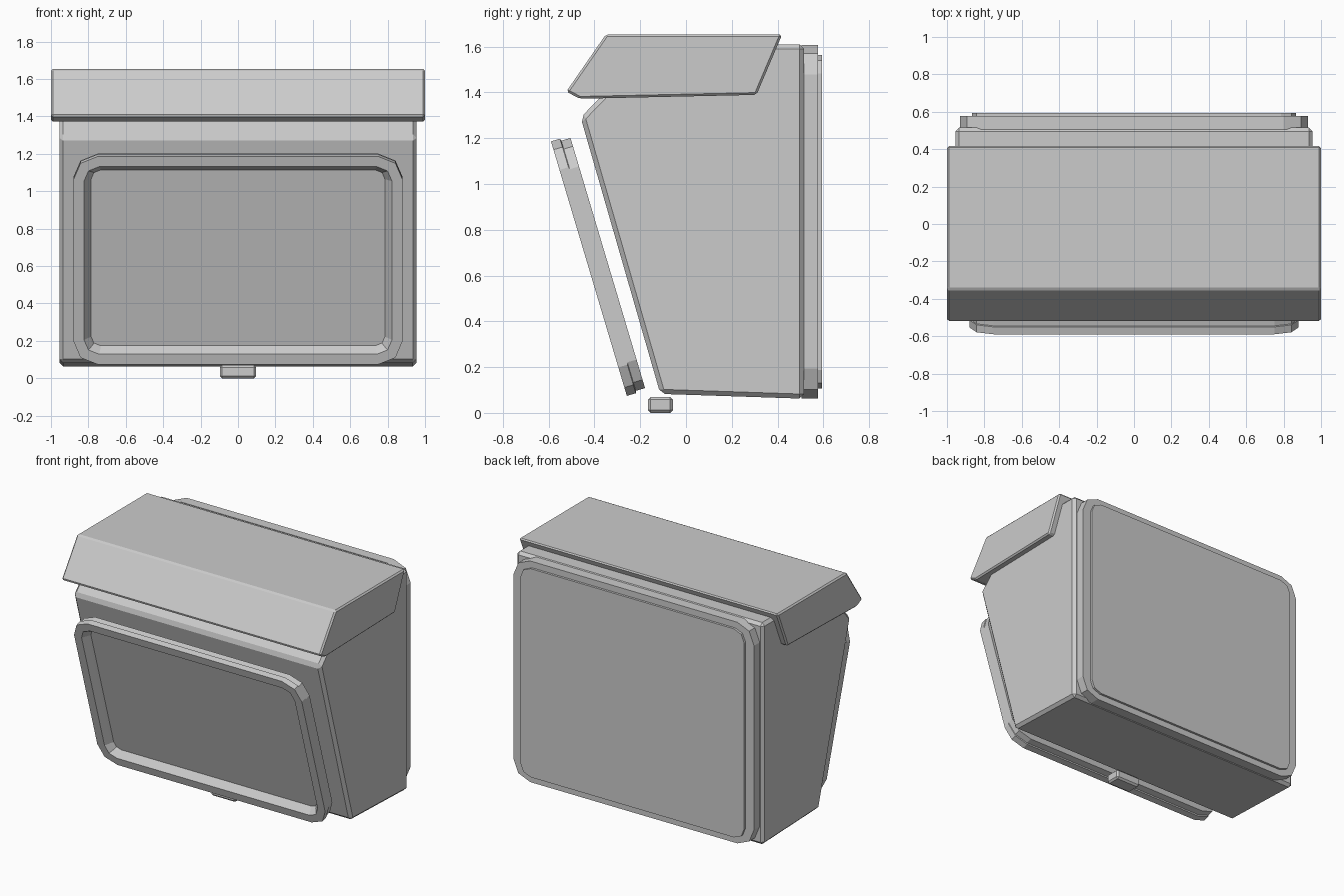
import bpy
import bmesh
from math import sin, cos, pi, radians

if "Cube" in bpy.data.objects:
    bpy.data.objects.remove(bpy.data.objects["Cube"], do_unlink=True)

grey = bpy.data.materials.new("grey")
grey.use_nodes = True
grey.diffuse_color = (0.6, 0.6, 0.6, 1)
grey.node_tree.nodes["Principled BSDF"].inputs["Base Color"].default_value = (0.6, 0.6, 0.6, 1)


def finish(name, bm, bevel=0):
    bmesh.ops.recalc_face_normals(bm, faces=bm.faces)
    mesh = bpy.data.meshes.new(name)
    bm.to_mesh(mesh)
    bm.free()
    mesh.materials.append(grey)
    obj = bpy.data.objects.new(name, mesh)
    bpy.context.collection.objects.link(obj)
    if bevel:
        mod = obj.modifiers.new("edge_bevel", 'BEVEL')
        mod.width = bevel
        mod.segments = 1
        mod.limit_method = 'NONE'
    return obj


def loft(name, loops, bevel=0):
    """Bridge loops of equal length and cap both ends."""
    bm = bmesh.new()
    rings = [[bm.verts.new(p) for p in loop] for loop in loops]
    n = len(rings[0])
    for a, b in zip(rings, rings[1:]):
        for i in range(n):
            j = (i + 1) % n
            bm.faces.new((a[i], a[j], b[j], b[i]))
    bm.faces.new(rings[0])
    bm.faces.new(rings[-1])
    return finish(name, bm, bevel)


def side_profile(name, half_width, points, bevel):
    return loft(name, [[(x, y, z) for y, z in points] for x in (-half_width, half_width)], bevel)


def rounded(half_w, half_h, radius, y, steps=2):
    """Upright rectangle with faceted round corners."""
    loop = []
    for k, (sx, sz) in enumerate([(1, 1), (-1, 1), (-1, -1), (1, -1)]):
        for s in range(steps + 1):
            a = (k + s / steps) * pi / 2
            loop.append((sx * (half_w - radius) + radius * cos(a), y,
                         sz * (half_h - radius) + radius * sin(a)))
    return loop


# Main housing and overhanging hood
side_profile("housing", 0.955, [(-0.112, 0.083), (0.515, 0.062), (0.515, 1.61),
                                (-0.15, 1.61), (-0.46, 1.29)], 0.02)
side_profile("hood", 1.0, [(-0.463, 1.372), (0.308, 1.389), (0.42, 1.653),
                           (-0.35, 1.653), (-0.523, 1.403)], 0.01)

# Rear cover with a thin raised panel
back = loft("back_cover", [rounded(0.93, 0.772, 0.13, 0.505), rounded(0.93, 0.772, 0.13, 0.577)])
panel = loft("back_panel", [rounded(0.865, 0.728, 0.08, 0.57), rounded(0.865, 0.728, 0.08, 0.593)])
back.location.z = panel.location.z = 0.835

# Tilted screen bezel: stepped rim, sloped opening, recessed screen
bezel = loft("screen_bezel", [
    rounded(0.88, 0.57, 0.13, 0.086), rounded(0.88, 0.57, 0.13, 0.044),
    rounded(0.88, 0.58, 0.13, 0.041), rounded(0.88, 0.58, 0.13, 0),
    rounded(0.823, 0.523, 0.08, 0), rounded(0.795, 0.5, 0.06, 0.035),
    rounded(0.785, 0.49, 0.05, 0.05)])
bezel.location = (0, -0.424, 0.63)
bezel.rotation_euler.x = radians(16.6)

# Small foot under the front edge
side_profile("foot", 0.097, [(-0.166, 0), (-0.057, 0), (-0.057, 0.07), (-0.166, 0.07)], 0.012)
